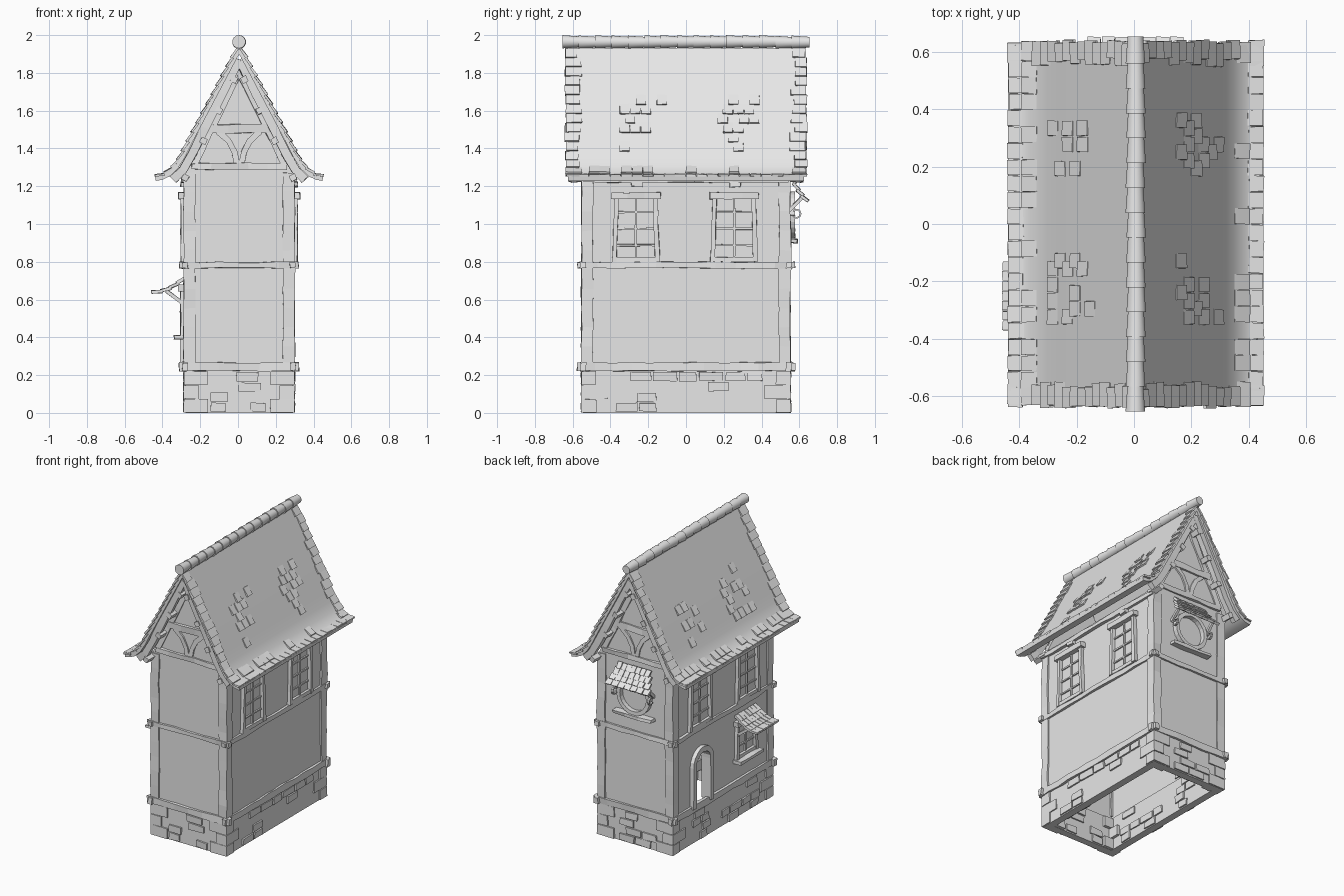
import bpy, bmesh, math, random
from mathutils import Vector, Matrix

random.seed(4)
if "Cube" in bpy.data.objects:
    bpy.data.objects.remove(bpy.data.objects["Cube"])

stone_grey = bpy.data.materials.new("plain_grey")
stone_grey.use_nodes = True
stone_grey.diffuse_color = (0.8, 0.8, 0.8, 1)
stone_grey.node_tree.nodes["Principled BSDF"].inputs["Base Color"].default_value = (0.8, 0.8, 0.8, 1)

CX, HX, HY = 0.006, 0.285, 0.545          # centre line and half sizes of the walls
X, Y, Z = Vector((1, 0, 0)), Vector((0, 1, 0)), Vector((0, 0, 1))
FACES = {"front": (X, -Y, HY), "back": (X, Y, HY), "left": (Y, X, HX), "right": (Y, -X, HX)}
ENDS, SIDES = ("front", "back"), ("left", "right")


def P(face, u, z, out=0.0):
    """Point on a wall: u along it, z up, out from its surface."""
    along, normal, dist = FACES[face]
    return along * u + normal * (dist + out) + Z * z + X * CX


def rnd(a):
    return random.uniform(-a, a)


def finish(name, bm, smooth=False):
    bmesh.ops.recalc_face_normals(bm, faces=bm.faces)
    mesh = bpy.data.meshes.new(name)
    bm.to_mesh(mesh)
    bm.free()
    mesh.materials.append(stone_grey)
    obj = bpy.data.objects.new(name, mesh)
    bpy.context.collection.objects.link(obj)
    if smooth:
        bpy.ops.object.select_all(action="DESELECT")
        obj.select_set(True)
        bpy.context.view_layer.objects.active = obj
        bpy.ops.object.shade_smooth_by_angle(angle=math.radians(35))


def sweep(bm, pts, normal, w, d, j=0.0):
    """Rectangular section, w across and d along the normal, swept over points."""
    rings = []
    for i, p in enumerate(pts):
        t = (pts[min(i + 1, len(pts) - 1)] - pts[max(i - 1, 0)]).normalized()
        s = t.cross(normal).normalized() * w / 2
        n = normal.normalized() * d / 2
        rings.append([bm.verts.new(p + q + Vector((rnd(j), rnd(j), rnd(j))))
                      for q in (s + n, n - s, -s - n, s - n)])
    for a, b in zip(rings, rings[1:]):
        for k in range(4):
            bm.faces.new((a[k], a[k - 1], b[k - 1], b[k]))
    bm.faces.new(rings[0])
    bm.faces.new(rings[-1])


def beam(bm, a, b, normal, w, d, j=0.004):
    """Straight hand-hewn timber."""
    n = max(1, round((b - a).length / 0.1))
    sweep(bm, [a.lerp(b, i / n) for i in range(n + 1)], normal, w, d, j)


def box(bm, c, sx, sy, sz, j=0.004):
    sweep(bm, [c - Z * sz / 2, c + Z * sz / 2], Y, sx, sy, j)


def slab(bm, face, outline, thick):
    a = [bm.verts.new(P(face, u, z)) for u, z in outline]
    b = [bm.verts.new(P(face, u, z, -thick)) for u, z in outline]
    bm.faces.new(a)
    bm.faces.new(b)
    for k in range(len(a)):
        bm.faces.new((a[k - 1], a[k], b[k], b[k - 1]))


def arch(u, half, z0, z1, steps=10):
    """Outline of a round-headed opening."""
    curve = [(u - half * math.cos(math.pi * i / steps), z1 + half * math.sin(math.pi * i / steps))
             for i in range(steps + 1)]
    return [(u - half, z0)] + curve + [(u + half, z0)]


# Plaster walls, with an open doorway on the right side
bm = bmesh.new()
for f in ENDS:
    slab(bm, f, [(-HX, 0.2), (HX, 0.2), (HX, 1.27), (0, 1.86), (-HX, 1.27)], 0.04)
slab(bm, "left", [(-HY, 0.2), (HY, 0.2), (HY, 1.27), (-HY, 1.27)], 0.04)
slab(bm, "right", [(-HY, 0.2)] + arch(0.24, 0.08, 0.2, 0.54) + [(HY, 0.2), (HY, 1.27), (-HY, 1.27)], 0.04)
finish("walls", bm)

# Stone base with raised bricks and corner stones
bm = bmesh.new()
for f, (along, normal, dist) in FACES.items():
    half = HX if f in ENDS else HY
    slab(bm, f, [(-half, 0), (half, 0), (half, 0.23), (-half, 0.23)], 0.05)
    for row in range(4):
        u = -half + 0.12 + random.uniform(0, 0.06)
        while u < half - 0.2:
            w = random.uniform(0.07, 0.13)
            if random.random() < 0.5:
                z = 0.03 + row * 0.054
                beam(bm, P(f, u, z, -0.025), P(f, u + w, z, -0.025), normal, 0.046, 0.07, 0.003)
            u += w + 0.012
for sx in (-1, 1):
    for sy in (-1, 1):
        for i in range(3):
            lx, ly = (0.13, 0.08) if i % 2 == 0 else (0.08, 0.14)
            box(bm, Vector((CX + sx * (HX + 0.009 - lx / 2), sy * (HY + 0.01 - ly / 2), 0.037 + i * 0.074)),
                lx, ly, 0.07, 0.002)
finish("stone_base", bm)

# Corner posts and horizontal timbers
bm = bmesh.new()
for sx in (-1, 1):
    for sy in (-1, 1):
        p = Vector((CX + sx * (HX - 0.022), sy * (HY - 0.022), 0))
        beam(bm, p + Z * 0.25, p + Z * 1.27, Y, 0.062, 0.062)
for f, (along, normal, dist) in FACES.items():
    half = HX if f in ENDS else HY
    for z, w, out in ((0.245, 0.045, 0.032), (0.782, 0.032, 0.03)):
        beam(bm, P(f, -half - out, z), P(f, half + out, z), normal, w, 0.03)
    if f in SIDES:
        beam(bm, P(f, -half, 1.235), P(f, half, 1.235), normal, 0.03, 0.04)
        for u in (-0.26, 0.26):
            beam(bm, P(f, u - 0.03, 1.21), P(f, u + 0.03, 1.21), normal, 0.025, 0.05)
finish("timber_frame", bm)

# Gable timbers: tie, collar, inner rafters, curved braces, barge rafters, purlin ends
bm = bmesh.new()
for f in ENDS:
    n = FACES[f][1]
    beam(bm, P(f, -0.25, 1.305), P(f, 0.25, 1.305), n, 0.035, 0.03)
    beam(bm, P(f, -0.17, 1.505), P(f, 0.17, 1.505), n, 0.045, 0.03)
    for s in (-1, 1):
        beam(bm, P(f, s * 0.245, 1.31), P(f, 0, 1.81), n, 0.04, 0.024)
        sweep(bm, [P(f, s * u, z) for u, z in ((0.012, 1.32), (0.025, 1.38), (0.055, 1.44), (0.11, 1.49))],
              n, 0.03, 0.02, 0.002)
        sweep(bm, [P(f, s * u, z, 0.05) for u, z in
                   ((0, 1.87), (0.09, 1.69), (0.18, 1.51), (0.25, 1.37), (0.3, 1.285), (0.35, 1.235))],
              n, 0.045, 0.035, 0.003)
        for u, z in ((0.028, 1.765), (0.108, 1.6), (0.188, 1.44), (0.285, 1.245)):
            beam(bm, P(f, s * u, z, -0.03), P(f, s * u, z, 0.075), X * 0.88 + Z * 0.48 * s, 0.034, 0.034, 0.002)
finish("gable_timbers", bm)

# Roof with flared eaves
PROFILE = [Vector((x, 0, z)) for x, z in ((0, 1.925), (0.09, 1.755), (0.18, 1.585), (0.265, 1.425),
           (0.3, 1.355), (0.335, 1.3), (0.375, 1.262), (0.41, 1.246), (0.443, 1.24))]
LENGTH = sum((b - a).length for a, b in zip(PROFILE, PROFILE[1:]))


def roof_at(dist, side, y, lift):
    for a, b in zip(PROFILE, PROFILE[1:]):
        seg = (b - a).length
        if dist <= seg or b is PROFILE[-1]:
            t = (b - a) / seg
            n = Vector((-t.z, 0, t.x))
            p = a + t * min(dist, seg) + n * lift
            return Vector((CX + side * p.x, y, p.z)), Vector((side * n.x, 0, n.z))
        dist -= seg


bm = bmesh.new()
for s in (-1, 1):
    sweep(bm, [Vector((CX + s * p.x, 0, p.z)) for p in PROFILE], Y, 0.024, 1.25)
finish("roof", bm, True)

# Raised roof tiles: both verges, the eave row and a few worn patches
bm = bmesh.new()


def tile(s, d, y, w, length):
    a, _ = roof_at(max(d, 0), s, y, 0.008)
    b, n = roof_at(min(d + length, LENGTH), s, y, 0.017)
    sweep(bm, [a, b], n, w, 0.012, 0.002)


ROWS = 15
STEP = LENGTH / ROWS
for s in (-1, 1):
    for row in range(ROWS):
        for e in (-1, 1):
            w = random.uniform(0.06, 0.09)
            tile(s, row * STEP, e * (0.637 + rnd(0.006) - w / 2), w, STEP * 1.05)
    for k in range(22):
        tile(s, LENGTH - STEP + rnd(0.004), -0.6 + k * 0.057, 0.054, STEP)
        if random.random() < 0.3:
            tile(s, LENGTH - 2.2 * STEP, -0.6 + k * 0.057, 0.054, STEP * 1.2)
    for yc in (-0.24, 0.25):
        for row in range(5, 11):
            for k in range(4):
                if random.random() < 0.42:
                    tile(s, row * STEP, yc + (k - 1.5) * 0.056 + (row % 2) * 0.028, 0.052, STEP * 1.1)
finish("roof_tiles", bm)

# Ridge of overlapping round tiles
bm = bmesh.new()
for k in range(15):
    bmesh.ops.create_cone(bm, cap_ends=True, segments=14, radius1=0.035, radius2=0.028, depth=0.095,
                          matrix=Matrix.Translation((CX + rnd(0.002), -0.607 + k * 0.0867, 1.963 + rnd(0.002)))
                          @ Matrix.Rotation(-math.pi / 2, 4, "X"))
finish("ridge_tiles", bm, True)


def window(bm, f, u, z0, z1, half, rows):
    n = FACES[f][1]
    for s in (-1, 1):
        beam(bm, P(f, u + s * (half + 0.006), z0, 0.006), P(f, u + s * (half - 0.006), z1, 0.006), n, 0.024, 0.036, 0.003)
    beam(bm, P(f, u - half - 0.022, z1, 0.012), P(f, u + half + 0.022, z1, 0.012), n, 0.035, 0.05, 0.003)
    beam(bm, P(f, u - half, z0 + 0.012, 0.004), P(f, u + half, z0 + 0.012, 0.004), n, 0.024, 0.03, 0.002)
    beam(bm, P(f, u, z0, 0.003), P(f, u, z1, 0.003), n, 0.011, 0.014, 0.001)
    for r in range(1, rows):
        z = z0 + (z1 - z0) * r / rows
        beam(bm, P(f, u - half, z, 0.003), P(f, u + half, z, 0.003), n, 0.01, 0.012, 0.001)


def hood(bm, f, u, profile, half0, half1, cols):
    """Small tiled roof over an opening; profile holds (out, z) from wall to lip."""
    along, n, dist = FACES[f]
    rows = len(profile) - 1
    for i, ((o0, za), (o1, zb)) in enumerate(zip(profile, profile[1:])):
        half = half0 + (half1 - half0) * (i + 0.5) / rows
        up = n * (za - zb) + Z * (o1 - o0)
        for k in range(cols):
            v = u + half * (2 * (k + 0.5) / cols - 1)
            sweep(bm, [P(f, v, za, o0), P(f, v, zb - 0.004, o1 + 0.006) + up.normalized() * 0.008],
                  up, 2 * half / cols - 0.003, 0.016, 0.002)


# Upper windows on both long sides
for f in SIDES:
    bm = bmesh.new()
    for u in (-0.265, 0.255):
        window(bm, f, u, 0.8, 1.15, 0.108, 4)
    finish(f + "_upper_windows", bm)

# Shop window with a curved tiled awning
bm = bmesh.new()
window(bm, "right", -0.25, 0.41, 0.66, 0.1, 3)
beam(bm, P("right", -0.38, 0.4, 0.025), P("right", -0.12, 0.4, 0.025), -X, 0.02, 0.07)
for u in (-0.35, -0.15):
    beam(bm, P("right", u, 0.57), P("right", u, 0.645, 0.1), Y, 0.018, 0.018, 0.002)
finish("awning_window", bm)
bm = bmesh.new()
hood(bm, "right", -0.25, [(0, 0.715), (0.035, 0.685), (0.075, 0.66), (0.12, 0.643), (0.172, 0.636)], 0.115, 0.122, 7)
finish("awning", bm)

# Arched stone door surround
bm = bmesh.new()
sweep(bm, [P("right", u, z, -0.01) for u, z in arch(0.24, 0.095, 0.25, 0.54)], -X, 0.036, 0.075, 0.002)
finish("door_frame", bm)

# Round window at the back with hood, sill and scroll brackets
bm = bmesh.new()
circle = [(0.115 * math.cos(a * math.pi / 12), 1.045 + 0.115 * math.sin(a * math.pi / 12)) for a in range(25)]
sweep(bm, [P("back", u, z, 0.01) for u, z in circle], Y, 0.026, 0.045, 0.001)
beam(bm, P("back", -0.15, 0.91, 0.02), P("back", 0.15, 0.91, 0.02), Y, 0.02, 0.05)
for s in (-1, 1):
    scroll = [(0.04 + 0.022 * math.cos(a), 1.055 + 0.022 * math.sin(a))
              for a in (i * math.pi / 5 for i in range(-4, 5))]
    sweep(bm, [P("back", s * 0.14, z, o) for o, z in scroll], X, 0.009, 0.014)
    beam(bm, P("back", s * 0.14, 1.07), P("back", s * 0.14, 1.14, 0.07), X, 0.018, 0.018, 0.002)
finish("round_window", bm)
bm = bmesh.new()
hood(bm, "back", 0, [(0.005, 1.25), (0.022, 1.215), (0.042, 1.18), (0.064, 1.15), (0.09, 1.12)], 0.12, 0.175, 7)
finish("round_window_hood", bm)
